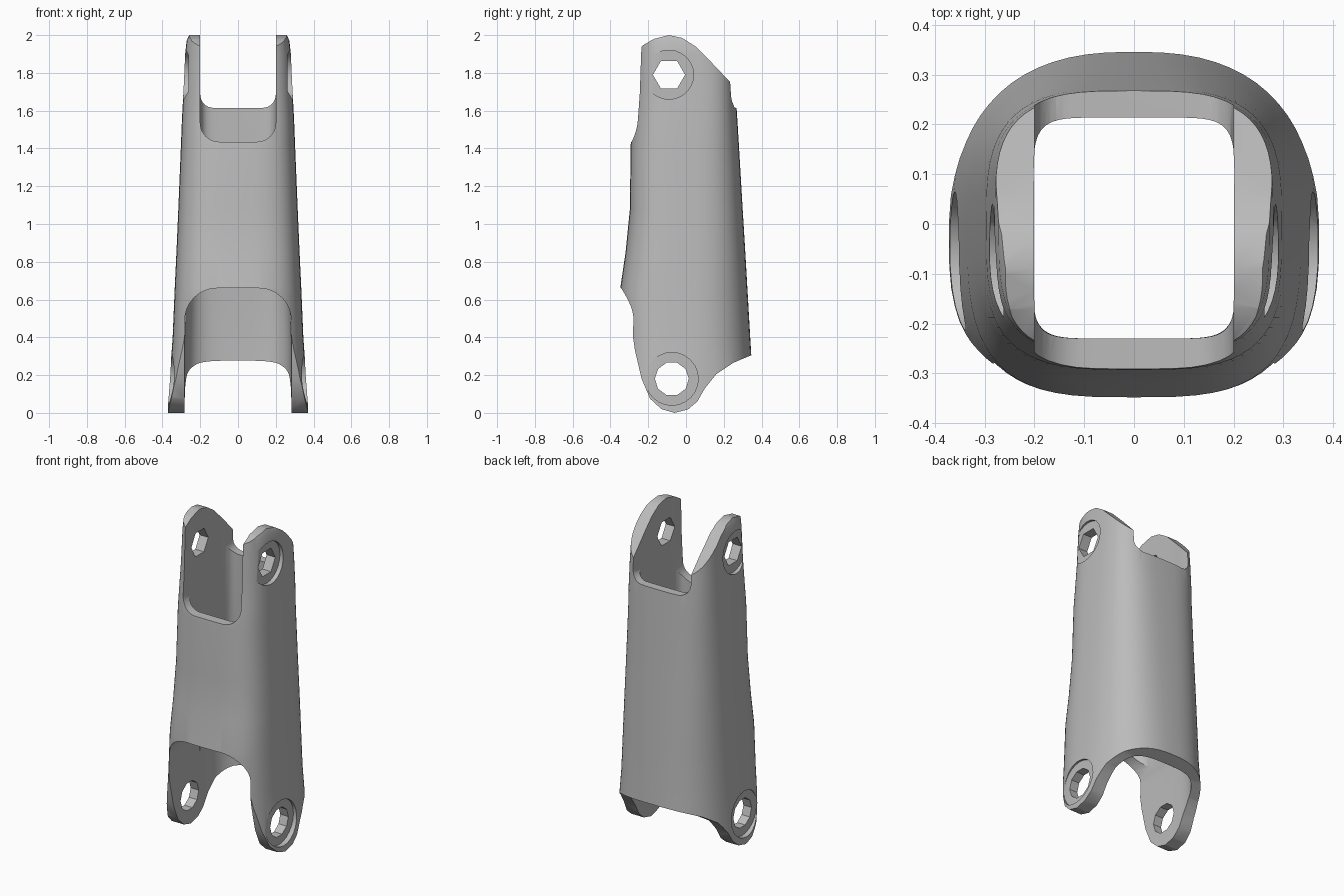
import bpy, bmesh, math
from mathutils import Matrix

cube = bpy.data.objects.get("Cube")
if cube:
    bpy.data.objects.remove(cube, do_unlink=True)

grey = bpy.data.materials.new("mid grey")
grey.use_nodes = True
grey.diffuse_color = (0.5, 0.5, 0.5, 1)
grey.node_tree.nodes["Principled BSDF"].inputs["Base Color"].default_value = (0.5, 0.5, 0.5, 1)


def finish(bm, name):
    bmesh.ops.recalc_face_normals(bm, faces=bm.faces)
    mesh = bpy.data.meshes.new(name)
    bm.to_mesh(mesh)
    bm.free()
    mesh.materials.append(grey)
    obj = bpy.data.objects.new(name, mesh)
    bpy.context.collection.objects.link(obj)
    return obj


def loft(name, levels, sides=64):
    """Levels are z, half width, front depth, back depth, front and back squareness."""
    bm = bmesh.new()
    rings = []
    for z, hx, front, back, nf, nb in levels:
        ring = []
        for i in range(sides):
            a = 2 * math.pi * i / sides
            c, s = math.cos(a), math.sin(a)
            n, depth = (nb, back) if s >= 0 else (nf, front)
            x = math.copysign(abs(c) ** (2 / n), c) * hx
            y = math.copysign(abs(s) ** (2 / n), s) * depth
            ring.append(bm.verts.new((x, y, z)))
        rings.append(ring)
    for low, high in zip(rings, rings[1:]):
        for i in range(sides):
            j = (i + 1) % sides
            bm.faces.new((low[i], low[j], high[j], high[i]))
    bm.faces.new(rings[0])
    bm.faces.new(rings[-1])
    return finish(bm, name)


def prism(name, outline, start, end, axis):
    """Extrude an outline of (x, z) along y or of (y, z) along x."""
    bm = bmesh.new()
    place = (lambda u, v, d: (d, u, v)) if axis == "x" else (lambda u, v, d: (u, d, v))
    ends = [[bm.verts.new(place(u, v, d)) for u, v in outline] for d in (start, end)]
    for i in range(len(outline)):
        j = (i + 1) % len(outline)
        bm.faces.new((ends[0][i], ends[0][j], ends[1][j], ends[1][i]))
    bm.faces.new(ends[0])
    bm.faces.new(ends[1])
    return finish(bm, name)


def slot(hw, base, far, radius, steps=8):
    """U-shaped outline whose rounded floor is at base and whose open end is at far."""
    sign = 1 if far > base else -1
    right = [(hw, far)]
    for i in range(steps + 1):
        a = math.pi / 2 * i / steps
        right.append((hw - radius * (1 - math.cos(a)), base + sign * radius * (1 - math.sin(a))))
    return right + [(-x, z) for x, z in reversed(right)]


def bore(name, y, z, radius, start, end, sides):
    bm = bmesh.new()
    move = Matrix.Translation(((start + end) / 2, y, z)) @ Matrix.Rotation(math.pi / 2, 4, "Y")
    bmesh.ops.create_cone(bm, cap_ends=True, segments=sides, radius1=radius,
                          radius2=radius, depth=abs(end - start), matrix=move)
    return finish(bm, name)


def combine(target, tool, operation="DIFFERENCE"):
    mod = target.modifiers.new(tool.name, "BOOLEAN")
    mod.operation, mod.solver, mod.object = operation, "EXACT", tool
    bpy.context.view_layer.objects.active = target
    bpy.ops.object.modifier_apply(modifier=mod.name)
    bpy.data.objects.remove(tool, do_unlink=True)


# Tapered outer shell
sleeve = loft("hollow_link_sleeve", [
    (-0.05, 0.375, 0.35, 0.365, 3.3, 2.5),
    (0.15, 0.364, 0.35, 0.355, 3.3, 2.5),
    (0.4, 0.346, 0.35, 0.34, 3.3, 2.5),
    (0.66, 0.335, 0.348, 0.325, 3.3, 2.6),
    (0.85, 0.326, 0.32, 0.314, 3.3, 2.7),
    (1.08, 0.316, 0.297, 0.3, 3.3, 2.8),
    (1.42, 0.302, 0.293, 0.28, 3.4, 3.0),
    (1.55, 0.297, 0.277, 0.272, 3.5, 3.2),
    (1.7, 0.289, 0.268, 0.262, 3.5, 3.4),
    (1.9, 0.28, 0.264, 0.25, 3.5, 3.4),
    (1.97, 0.272, 0.262, 0.245, 3.5, 3.4),
    (2.05, 0.24, 0.26, 0.24, 3.5, 3.4)])

# Rounded lugs seen from the side
side = [(-0.262, 1.91), (-0.23, 1.945), (-0.17, 1.98), (-0.09, 2.0), (-0.02, 1.985),
        (0.05, 1.94), (0.14, 1.85), (0.235, 1.75), (0.255, 1.62), (0.5, 1.62),
        (0.5, 0.335), (0.345, 0.305), (0.25, 0.265), (0.16, 0.205), (0.1, 0.13),
        (0.06, 0.06), (0.01, 0.018), (-0.06, 0.0), (-0.13, 0.02), (-0.19, 0.075),
        (-0.235, 0.18), (-0.27, 0.33), (-0.3, 0.53), (-0.355, 0.66), (-0.5, 0.66),
        (-0.5, 1.91)]
combine(sleeve, prism("side_outline", side, -1, 1, "x"), "INTERSECT")

# Hollow inside
combine(sleeve, loft("inner_cavity", [
    (-0.2, 0.285, 0.28, 0.29, 6, 3.5),
    (0.4, 0.28, 0.28, 0.275, 5, 3.5),
    (0.66, 0.27, 0.27, 0.26, 5, 4),
    (1.2, 0.205, 0.23, 0.22, 7, 6),
    (2.2, 0.2, 0.23, 0.205, 9, 8)]))

# Fork openings at both ends
combine(sleeve, prism("lower_front_arch", slot(0.282, 0.66, -0.3, 0.17), -1, 0.02, "y"))
combine(sleeve, prism("upper_front_slot", slot(0.2, 1.435, 2.3, 0.1), -1, 0.0, "y"))
combine(sleeve, prism("upper_back_slot", slot(0.2, 1.615, 2.3, 0.07), -0.02, 1, "y"))

# Pin holes with shallow round seats on the outer faces
for label, y, z, hole, seat, floor, sides in (
        ("upper", -0.09, 1.79, 0.085, 0.13, 0.262, 6),
        ("lower", -0.075, 0.18, 0.09, 0.14, 0.338, 10)):
    combine(sleeve, bore(label + "_pin_hole", y, z, hole, -1, 1, sides))
    for sign in (-1, 1):
        combine(sleeve, bore(label + "_pin_seat", y, z, seat, sign * floor, sign, 24))

bpy.ops.object.select_all(action="DESELECT")
sleeve.select_set(True)
bpy.context.view_layer.objects.active = sleeve
bpy.ops.object.shade_smooth_by_angle(angle=math.radians(30))
